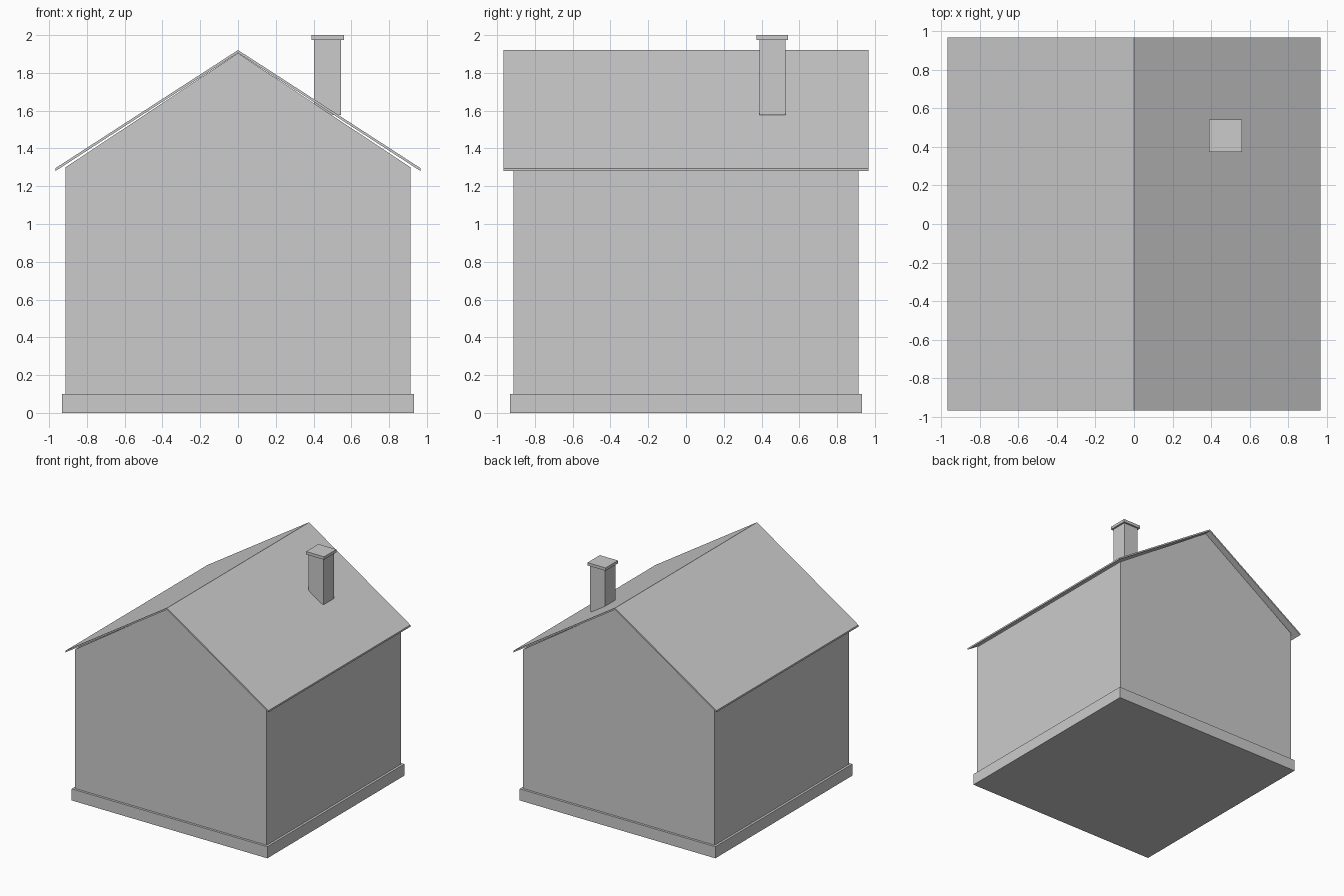
import bpy, bmesh

if "Cube" in bpy.data.objects:
    bpy.data.objects.remove(bpy.data.objects["Cube"])

grey = bpy.data.materials.new("plain_grey")
grey.diffuse_color = (0.6, 0.6, 0.6, 1)
grey.use_nodes = True
grey.node_tree.nodes["Principled BSDF"].inputs["Base Color"].default_value = grey.diffuse_color


def extrude_profile(name, profile, y0, y1):
    """Solid made by sweeping an x-z outline from y0 to y1."""
    bm = bmesh.new()
    face = bm.faces.new([bm.verts.new((x, y0, z)) for x, z in profile])
    swept = bmesh.ops.extrude_face_region(bm, geom=[face])["geom"]
    moved = [v for v in swept if isinstance(v, bmesh.types.BMVert)]
    bmesh.ops.translate(bm, verts=moved, vec=(0, y1 - y0, 0))
    bmesh.ops.recalc_face_normals(bm, faces=bm.faces)
    mesh = bpy.data.meshes.new(name)
    bm.to_mesh(mesh)
    bm.free()
    mesh.materials.append(grey)
    obj = bpy.data.objects.new(name, mesh)
    bpy.context.collection.objects.link(obj)
    return obj


def box(name, x0, x1, y0, y1, z0, z1):
    return extrude_profile(name, [(x0, z0), (x1, z0), (x1, z1), (x0, z1)], y0, y1)


# Base slab
box("foundation", -0.933, 0.933, -0.933, 0.933, 0, 0.10)

# Walls with gable ends
W = 0.913
extrude_profile("walls", [(-W, 0.10), (W, 0.10), (W, 1.30), (0, 1.905), (-W, 1.30)], -W, W)

# Thin overhanging roof
R = 0.967
extrude_profile("roof", [(-R, 1.28), (0, 1.906), (R, 1.28),
                         (R, 1.295), (0, 1.921), (-R, 1.295)], -R, R)

# Chimney and its cap
box("chimney", 0.403, 0.545, 0.388, 0.526, 1.578, 1.975)
box("chimney_cap", 0.388, 0.56, 0.373, 0.541, 1.975, 2.0)
